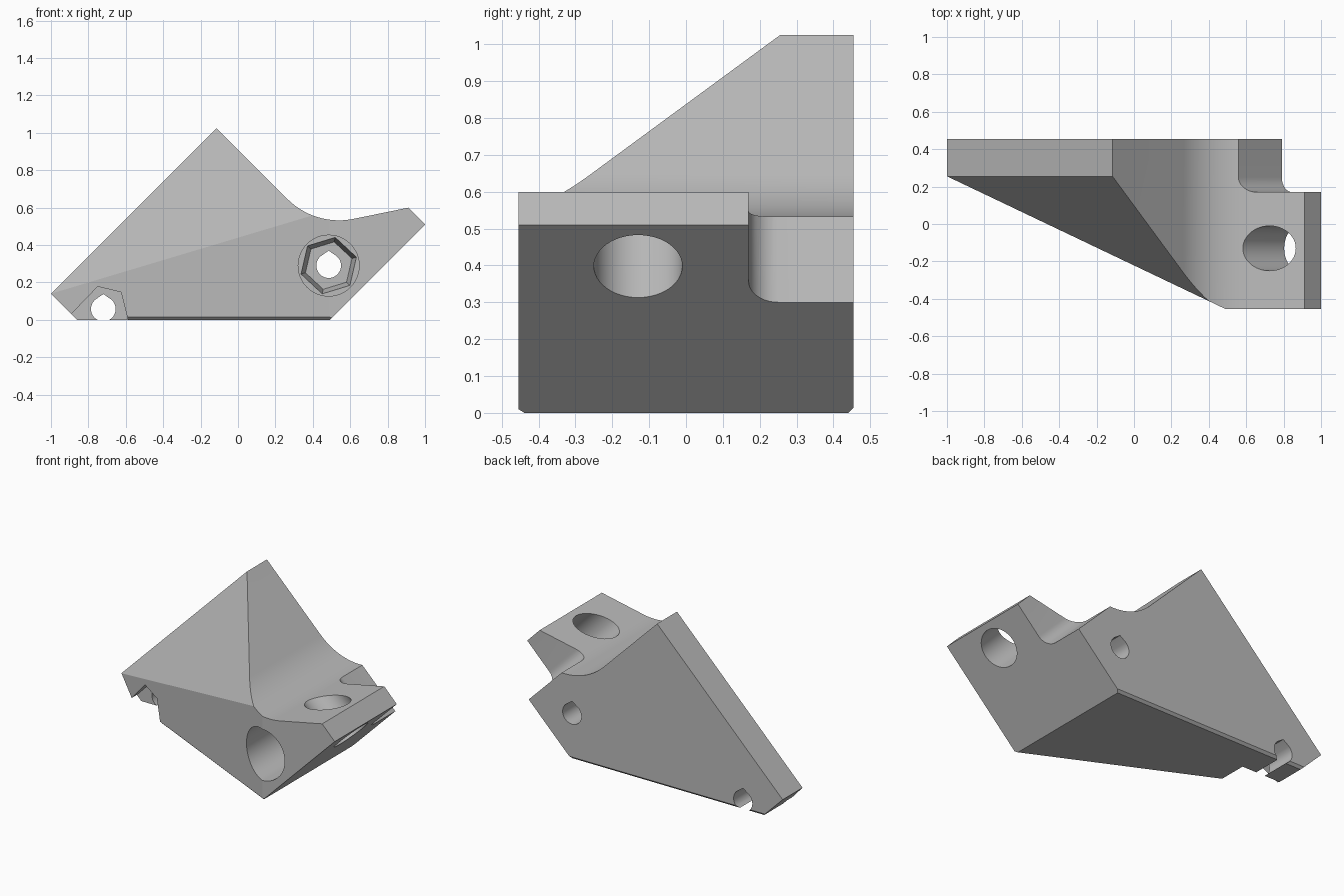
import bpy, bmesh
from math import sin, cos, radians
from mathutils import Matrix, Vector

cube = bpy.data.objects.get("Cube")
if cube:
    bpy.data.objects.remove(cube, do_unlink=True)

grey = bpy.data.materials.new("plain_grey")
grey.use_nodes = True
grey.diffuse_color = (0.5, 0.5, 0.5, 1)
grey.node_tree.nodes["Principled BSDF"].inputs["Base Color"].default_value = (0.5, 0.5, 0.5, 1)


def arc(cx, cy, r, a0, a1, n):
    return [(cx + r * cos(radians(a0 + (a1 - a0) * i / n)),
             cy + r * sin(radians(a0 + (a1 - a0) * i / n))) for i in range(n + 1)]


def frame(origin, u, v):
    u, v = Vector(u).normalized(), Vector(v).normalized()
    m = Matrix((u, v, u.cross(v))).transposed().to_4x4()
    m.translation = origin
    return m


def prism(name, pts, length, matrix, centre=(0, 0), flare=1.0):
    """Extrude a 2D outline along the frame's third axis, optionally flaring the far end."""
    bm = bmesh.new()
    c = Vector((*centre, 0))
    near = [Vector((x, y, 0)) for x, y in pts]
    far = [c + (p - c) * flare + Vector((0, 0, length)) for p in near]
    a = [bm.verts.new(matrix @ p) for p in near]
    b = [bm.verts.new(matrix @ p) for p in far]
    bm.faces.new(a)
    bm.faces.new(b)
    for i in range(len(a)):
        j = (i + 1) % len(a)
        bm.faces.new((a[i], a[j], b[j], b[i]))
    bmesh.ops.recalc_face_normals(bm, faces=bm.faces)
    mesh = bpy.data.meshes.new(name)
    bm.to_mesh(mesh)
    bm.free()
    ob = bpy.data.objects.new(name, mesh)
    bpy.context.collection.objects.link(ob)
    return ob


def along_y(y):
    return frame((0, y, 0), (1, 0, 0), (0, 0, 1))   # extrudes towards the front


# Side profile with the concave saddle, extruded front to back
W = 0.455
profile = [(-1, 0.14), (-0.86, 0), (0.49, 0), (1, 0.51), (0.912, 0.6)]
profile += arc(0.54, 0.922, 0.39, 281.5, 225, 20)
profile += [(-0.115, 1.025)]
body = prism("bracket_body", profile, 2 * W, along_y(W))
body.data.materials.append(grey)

# Trim the slanted front, the sloping upper face and the two bottom chamfers
slant = Vector((-0.4765, -1, 0)).normalized()
bm = bmesh.new()
bm.from_mesh(body.data)
for point, normal in [
    ((0.49, -W, 0), slant),
    ((-1, 0.255, 0.14), (-0.68, -1, 0.68)),
    ((0, W, 0.015), (0, 1, -1)),
    ((0.49, -W, 0.015), slant + Vector((0, 0, -1))),
]:
    res = bmesh.ops.bisect_plane(bm, geom=bm.verts[:] + bm.edges[:] + bm.faces[:], dist=1e-5,
                                 plane_co=point, plane_no=normal, clear_outer=True)
    rim = [e for e in bm.edges if e.is_boundary]
    bmesh.ops.holes_fill(bm, edges=rim, sides=0)
bmesh.ops.recalc_face_normals(bm, faces=bm.faces)
bm.to_mesh(body.data)
bm.free()

# Cutters
cutters = []
tilted = frame((0.444, 0, -0.444), (0, 1, 0), (1, 0, 1))   # extrudes down the 45 degree axis

# Rounded notch at the back right
notch = [(0.6, 0.771)] + arc(0.25, 0.851, 0.08, 270, 180, 10) + [(0.17, 1.4), (0.6, 1.4)]
cutters.append(prism("notch_cutter", notch, 2.4, tilted @ Matrix.Translation((0, 0, -1.2))))

# Large diagonal hole
hole = arc(-0.13, 0.909, 0.12, 0, 360, 48)[:-1]
cutters.append(prism("diagonal_hole_cutter", hole, 2, tilted @ Matrix.Translation((0, 0, -1))))

# Two teardrop screw holes running through to the back
for name, x, z in [("right_screw_cutter", 0.485, 0.29), ("left_screw_cutter", -0.72, 0.058)]:
    drop = arc(x, z, 0.066, 130, 410, 28) + [(x, z + 0.08)]
    cutters.append(prism(name, drop, 1.2, along_y(0.6)))

# Round counterbore with a tapered hexagonal seat
bore = arc(0.485, 0.29, 0.163, 0, 360, 48)[:-1]
cutters.append(prism("counterbore_cutter", bore, 1, along_y(0.15)))
seat = arc(0.485, 0.29, 0.13, 17, 377, 6)[:-1]
cutters.append(prism("hex_seat_cutter", seat, 0.11, along_y(0.255), (0.485, 0.29), 1.2))

# Open pocket in the lower left corner
pocket = [(-0.95, -0.03), (-0.75, 0.178), (-0.625, 0.148), (-0.588, 0), (-0.58, -0.03)]
cutters.append(prism("pocket_cutter", pocket, 1, along_y(0.255)))

bpy.ops.object.select_all(action='DESELECT')
bpy.context.view_layer.objects.active = body
body.select_set(True)
for c in cutters:
    c.hide_render = True
    mod = body.modifiers.new(c.name, 'BOOLEAN')
    mod.operation = 'DIFFERENCE'
    mod.solver = 'EXACT'
    mod.object = c
    bpy.ops.object.modifier_apply(modifier=mod.name)
for c in cutters:
    bpy.data.objects.remove(c, do_unlink=True)

bpy.ops.object.shade_smooth_by_angle(angle=radians(25))
